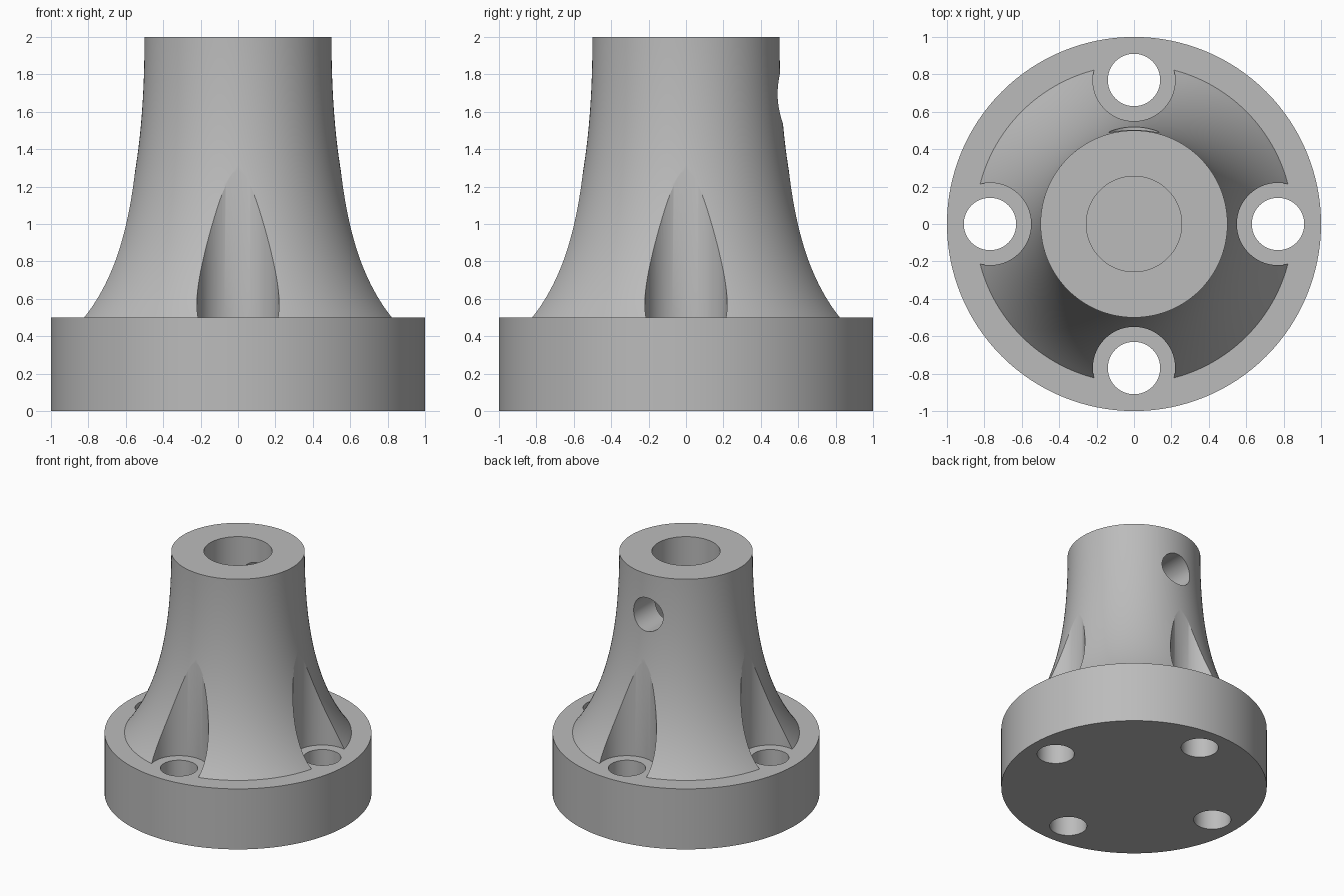
import bpy, bmesh, math
from mathutils import Matrix, Vector
from mathutils.geometry import interpolate_bezier

if "Cube" in bpy.data.objects:
    bpy.data.objects.remove(bpy.data.objects["Cube"], do_unlink=True)

SEGMENTS = 128
BOLT_RADIUS = 0.77

grey = bpy.data.materials.new("machined grey")
grey.use_nodes = True
colour = (0.5, 0.5, 0.5, 1)
grey.diffuse_color = colour
grey.node_tree.nodes["Principled BSDF"].inputs["Base Color"].default_value = colour


def make_object(name, bm):
    bmesh.ops.recalc_face_normals(bm, faces=bm.faces)
    mesh = bpy.data.meshes.new(name)
    bm.to_mesh(mesh)
    bm.free()
    mesh.materials.append(grey)
    obj = bpy.data.objects.new(name, mesh)
    bpy.context.collection.objects.link(obj)
    return obj


def lathe(name, profile):
    """Closed solid of revolution about z from (radius, height) pairs."""
    bm = bmesh.new()
    rings = []
    for r, z in profile:
        rings.append([bm.verts.new((r * math.cos(a), r * math.sin(a), z))
                      for a in (math.tau * i / SEGMENTS for i in range(SEGMENTS))])
    for low, high in zip(rings, rings[1:]):
        for i in range(SEGMENTS):
            j = (i + 1) % SEGMENTS
            bm.faces.new((low[i], low[j], high[j], high[i]))
    bm.faces.new(rings[0])
    bm.faces.new(rings[-1])
    return make_object(name, bm)


def cylinder(name, radius, z0, z1, matrix=Matrix()):
    obj = lathe(name, [(radius, z0), (radius, z1)])
    obj.data.transform(matrix)
    return obj


def combine(target, tool, operation):
    """Apply a boolean and discard the tool."""
    tool.hide_render = True
    mod = target.modifiers.new(operation.title(), 'BOOLEAN')
    mod.operation, mod.solver, mod.object = operation, 'EXACT', tool
    bpy.ops.object.select_all(action='DESELECT')
    bpy.context.view_layer.objects.active = target
    target.select_set(True)
    bpy.ops.object.modifier_apply(modifier=mod.name)
    bpy.data.objects.remove(tool, do_unlink=True)


bolt_places = [Matrix.Rotation(k * math.pi / 2, 4, 'Z') @ Matrix.Translation((BOLT_RADIUS, 0, 0))
               for k in range(4)]

# Flared column, rooted inside the flange
flare = interpolate_bezier(Vector((0.85, 0.5)), Vector((0.59, 0.86)),
                           Vector((0.5, 1.35)), Vector((0.5, 2.0)), 40)
column = lathe("flared_column", [(0.85, 0.3)] + [(p.x, p.y) for p in flare])

# Clearance pockets above the bolt holes
for place in bolt_places:
    combine(column, cylinder("pocket_cutter", 0.22, 0.2, 1.7, place), 'DIFFERENCE')

# Round base flange joined to the column
body = cylinder("flanged_hub", 1.0, 0.0, 0.5)
combine(body, column, 'UNION')

# Bolt holes through the flange
for place in bolt_places:
    combine(body, cylinder("bolt_hole_cutter", 0.14, -0.1, 0.7, place), 'DIFFERENCE')

# Blind central bore
combine(body, cylinder("bore_cutter", 0.255, 0.5, 2.1), 'DIFFERENCE')

# Set screw hole from the back into the bore
sideways = Matrix.Translation((0, 0, 1.67)) @ Matrix.Rotation(-math.pi / 2, 4, 'X')
combine(body, cylinder("set_screw_cutter", 0.135, 0.05, 0.8, sideways), 'DIFFERENCE')

bpy.ops.object.select_all(action='DESELECT')
body.select_set(True)
bpy.context.view_layer.objects.active = body
bpy.ops.object.shade_smooth_by_angle(angle=math.radians(25))
